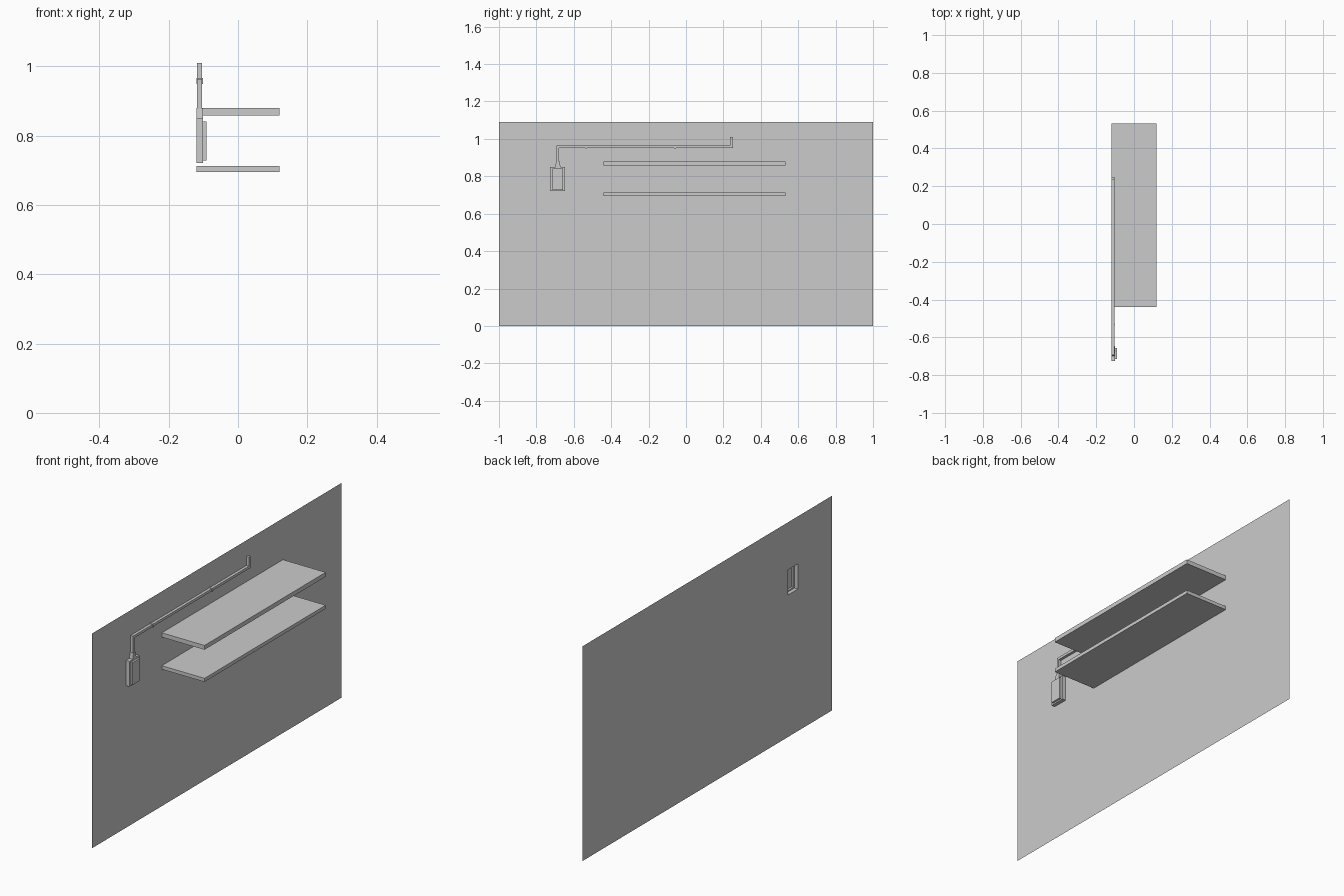
import bpy, bmesh

if "Cube" in bpy.data.objects:
    bpy.data.objects.remove(bpy.data.objects["Cube"])


def finish(name, bm, recalc=True):
    if recalc:
        bmesh.ops.recalc_face_normals(bm, faces=bm.faces[:])
    mesh = bpy.data.meshes.new(name)
    bm.to_mesh(mesh)
    bm.free()
    ob = bpy.data.objects.new(name, mesh)
    bpy.context.collection.objects.link(ob)
    return ob


def rect(bm, x, y0, y1, z0, z1):
    return [bm.verts.new((x, y, z)) for y, z in ((y0, z0), (y1, z0), (y1, z1), (y0, z1))]


def bridge(bm, a, b):
    for i in range(4):
        j = (i + 1) % 4
        bm.faces.new((a[i], a[j], b[j], b[i]))


def prism(name, outline, x0, x1):
    """Extrude a y-z outline along x."""
    bm = bmesh.new()
    face = bm.faces.new([bm.verts.new((x0, y, z)) for y, z in outline])
    ext = bmesh.ops.extrude_face_region(bm, geom=[face])["geom"]
    verts = [g for g in ext if isinstance(g, bmesh.types.BMVert)]
    bmesh.ops.translate(bm, verts=verts, vec=(x1 - x0, 0, 0))
    return finish(name, bm)


def block(name, x0, x1, y0, y1, z0, z1):
    return prism(name, [(y0, z0), (y1, z0), (y1, z1), (y0, z1)], x0, x1)


WALL_X = -0.12
OPENING = (-0.726, -0.646, 0.721, 0.849)
COVER = (-0.715, -0.657, 0.728, 0.841)

# Thin wall with an opening behind the outlet box
bm = bmesh.new()
bridge(bm, rect(bm, WALL_X, -1, 1, 0, 1.09), rect(bm, WALL_X, *OPENING))
finish("wall", bm, recalc=False)

# Open-backed stepped outlet box
bm = bmesh.new()
steps = [rect(bm, WALL_X, *OPENING), rect(bm, -0.101, *OPENING),
         rect(bm, -0.101, *COVER), rect(bm, -0.091, *COVER)]
for a, b in zip(steps, steps[1:]):
    bridge(bm, a, b)
bm.faces.new(steps[-1])
finish("outlet_box", bm, recalc=False)

# Shelves
for name, z0, z1 in (("lower_shelf", 0.695, 0.713), ("upper_shelf", 0.858, 0.88)):
    block(name, WALL_X, 0.12, -0.44, 0.532, z0, z1)

# Cable conduit running up, along and up again
prism("conduit", [(-0.692, 0.86), (-0.678, 0.86), (-0.678, 0.951), (0.25, 0.951),
                  (0.25, 1.01), (0.236, 1.01), (0.236, 0.964), (-0.692, 0.964)],
      -0.118, -0.104)

# Tapered connector on top of the box
prism("box_connector", [(-0.699, 0.849), (-0.671, 0.849), (-0.675, 0.878), (-0.695, 0.878)],
      WALL_X, -0.101)

# Clips along the conduit
for i, y in enumerate((-0.533, -0.058)):
    block(f"conduit_clip_{i + 1}", WALL_X, -0.101, y - 0.005, y + 0.005, 0.949, 0.966)
